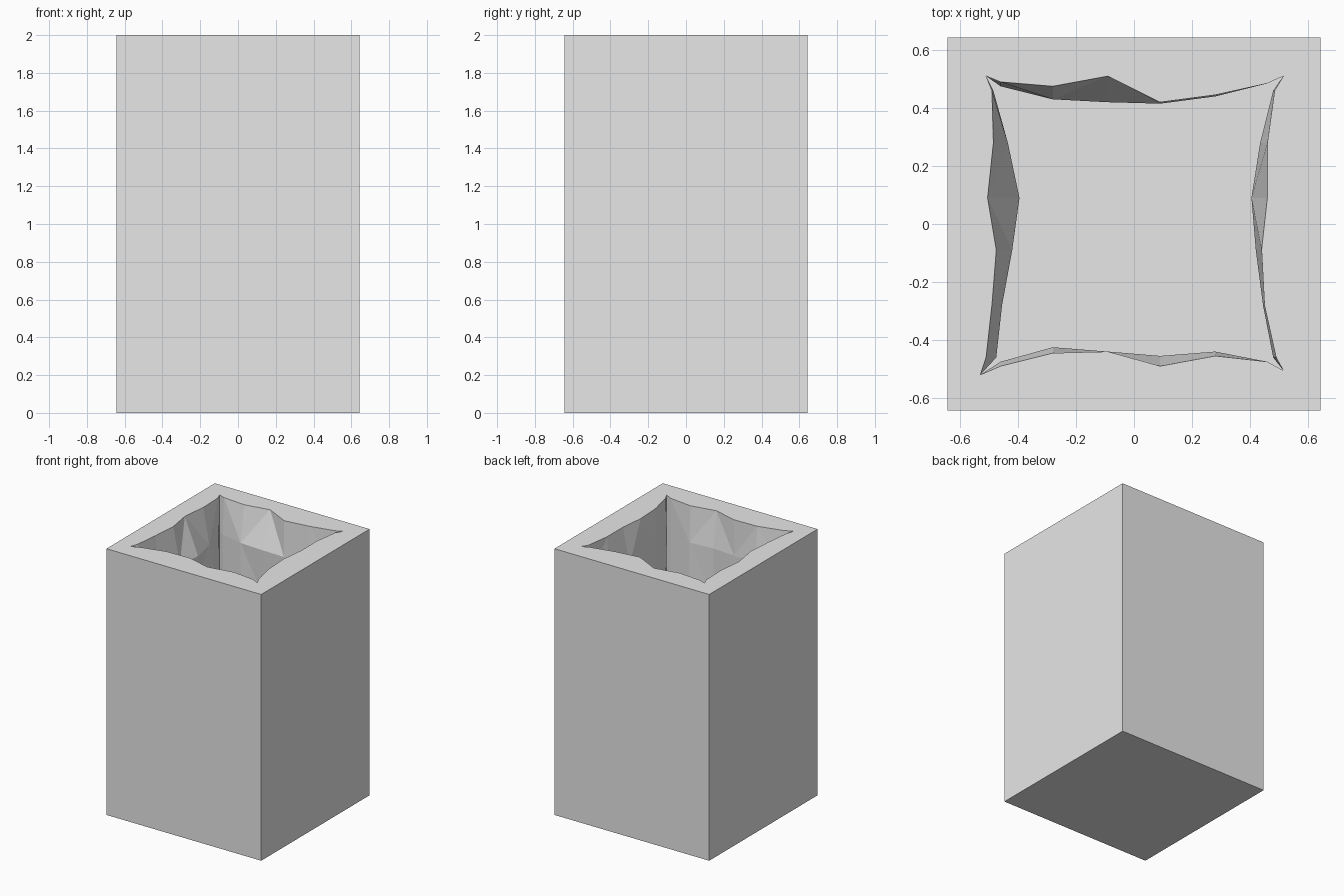
import bpy
import bmesh
import random

if "Cube" in bpy.data.objects:
    bpy.data.objects.remove(bpy.data.objects["Cube"])

random.seed(4)
HALF = 0.643      # half width of the block
TOP = 2.0
FLOOR = 0.14      # height of the cavity floor

stone = bpy.data.materials.new("stone grey")
stone.diffuse_color = (0.8, 0.8, 0.8, 1.0)
stone.use_nodes = True
stone.node_tree.nodes["Principled BSDF"].inputs["Base Color"].default_value = stone.diffuse_color

# Stations along each wall, and each wall's distance from the middle
STATIONS = [-0.46, -0.28, -0.09, 0.09, 0.28, 0.46]
RIM = {
    "front": [0.49, 0.445, 0.44, 0.49, 0.455, 0.475],
    "right": [0.49, 0.45, 0.44, 0.46, 0.46, 0.485],
    "back": [0.49, 0.475, 0.51, 0.42, 0.445, 0.485],
    "left": [0.51, 0.49, 0.475, 0.505, 0.485, 0.49],
}
BULGE = {
    "front": [0.475, 0.425, 0.44, 0.455, 0.44, 0.475],
    "right": [0.48, 0.445, 0.42, 0.405, 0.435, 0.48],
    "back": [0.475, 0.43, 0.42, 0.415, 0.44, 0.485],
    "left": [0.475, 0.455, 0.42, 0.395, 0.435, 0.485],
}
# Corner where each wall begins, going anticlockwise
CORNERS = {"front": (-0.53, -0.52), "right": (0.515, -0.505),
           "back": (0.515, 0.51), "left": (-0.51, 0.51)}


def outline(walls):
    """Anticlockwise loop of 28 points, each wall led by its corner."""
    pts = []
    for name, corner in CORNERS.items():
        pts.append(corner)
        run = list(zip(STATIONS, walls[name]))
        if name in ("back", "left"):
            run.reverse()
        for s, d in run:
            pts.append({"front": (s, -d), "right": (d, s),
                        "back": (s, d), "left": (-d, s)}[name])
    return pts


def blend():
    """Uneven wall lying between the rim line and the bulge line."""
    return {n: [b + (r - b) * random.random() for r, b in zip(RIM[n], BULGE[n])]
            for n in RIM}


bm = bmesh.new()

# Outer block: base and four plain sides
square = [(-HALF, -HALF), (HALF, -HALF), (HALF, HALF), (-HALF, HALF)]
low = [bm.verts.new((x, y, 0)) for x, y in square]
high = [bm.verts.new((x, y, TOP)) for x, y in square]
bm.faces.new(low[::-1])
for i in range(4):
    j = (i + 1) % 4
    bm.faces.new((low[i], low[j], high[j], high[i]))

# Rough cavity rings from the rim down to the floor
levels = [(TOP, RIM), (1.73, BULGE), (1.36, blend()), (0.98, blend()),
          (0.60, blend()), (FLOOR, blend())]
rings = [[bm.verts.new((x, y, z)) for x, y in outline(w)] for z, w in levels]
count = len(rings[0])

# Flat rim, one piece per side
for i in range(4):
    j = (i + 1) % 4
    inner = [rings[0][(i * 7 + k) % count] for k in range(8)]
    bm.faces.new([high[i], high[j]] + inner[::-1])

# Faceted cavity walls, with alternating diagonals
for r in range(len(rings) - 1):
    up, down = rings[r], rings[r + 1]
    for i in range(count):
        j = (i + 1) % count
        if (i + r) % 2:
            tris = ((up[i], up[j], down[i]), (up[j], down[j], down[i]))
        else:
            tris = ((up[i], up[j], down[j]), (up[i], down[j], down[i]))
        for t in tris:
            bm.faces.new(t)

# Flat cavity floor
bm.faces.new(rings[-1])
bmesh.ops.recalc_face_normals(bm, faces=bm.faces)

mesh = bpy.data.meshes.new("hollow_block")
bm.to_mesh(mesh)
bm.free()
mesh.materials.append(stone)
block = bpy.data.objects.new("hollow_block", mesh)
bpy.context.collection.objects.link(block)
